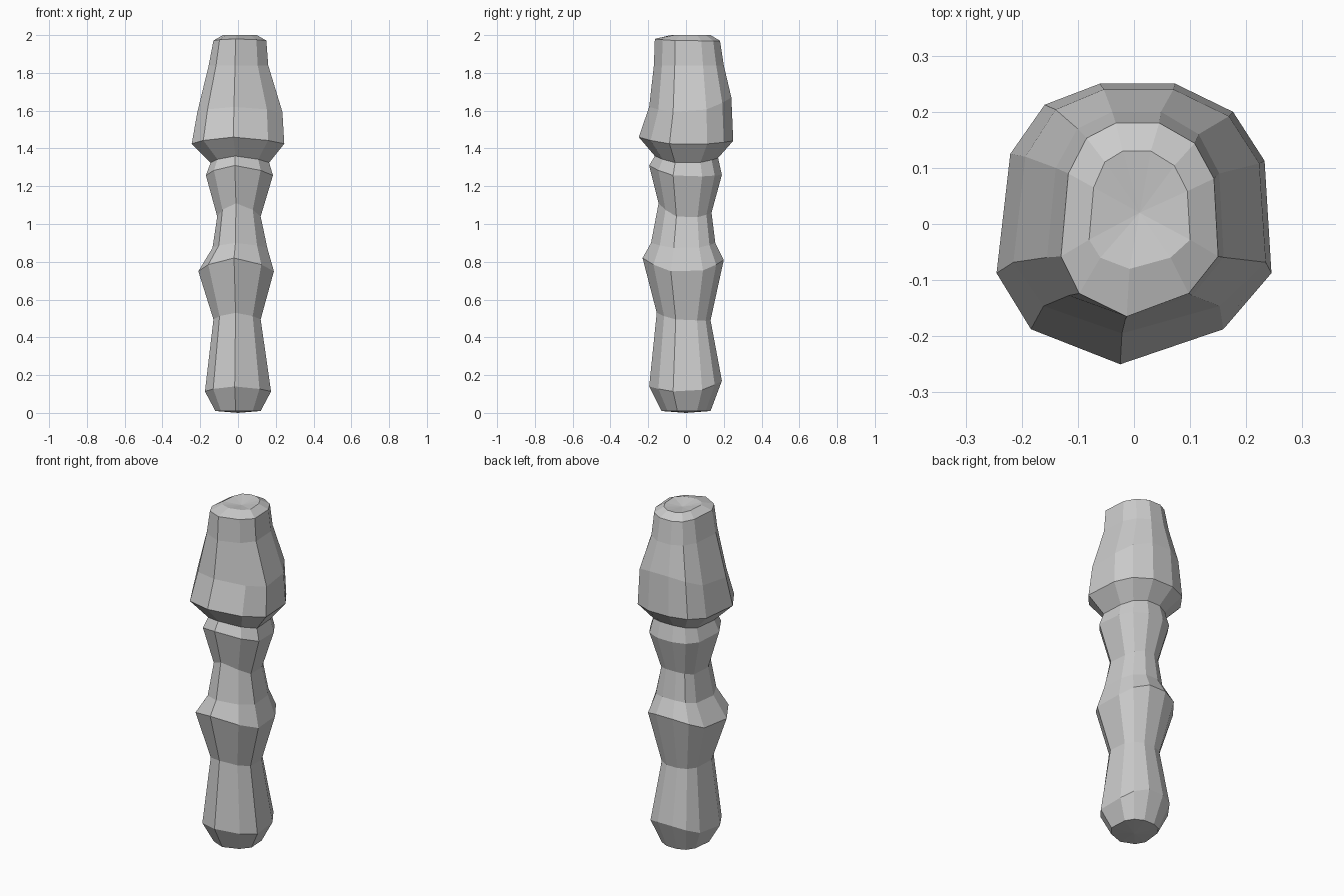
import bpy
import bmesh

cube = bpy.data.objects.get("Cube")
if cube:
    bpy.data.objects.remove(cube, do_unlink=True)

# One plain grey for the whole carved shaft
grey = bpy.data.materials.new("stone grey")
grey.use_nodes = True
colour = (0.6, 0.6, 0.6, 1)
grey.diffuse_color = colour
grey.node_tree.nodes["Principled BSDF"].inputs["Base Color"].default_value = colour

# Uneven eleven-sided cross-section, counter-clockwise from the front
SECTION = [(-0.1, -1), (0.65, -0.75), (1, -0.35), (0.95, 0.45), (0.72, 0.8),
           (0.3, 1), (-0.25, 1), (-0.65, 0.85), (-0.9, 0.5), (-1, -0.35), (-0.75, -0.75)]

# Rings: side height, left/right reach, front/back reach, front lift, back lift
RINGS = [
    (0.01, -0.12, 0.12, -0.13, 0.13, 0, 0),
    (0.11, -0.175, 0.175, -0.195, 0.19, 0.03, 0.06),
    (0.49, -0.13, 0.12, -0.155, 0.13, 0.04, 0),
    (0.74, -0.21, 0.19, -0.23, 0.20, 0.08, 0.07),
    (0.87, -0.135, 0.155, -0.185, 0.155, 0.03, 0.03),
    (1.03, -0.11, 0.12, -0.145, 0.135, 0.08, 0.03),
    (1.25, -0.17, 0.185, -0.195, 0.19, 0.06, 0.01),
    (1.32, -0.145, 0.165, -0.165, 0.17, 0.04, 0.03),
    (1.42, -0.245, 0.245, -0.25, 0.25, 0.04, 0.02),
    (1.59, -0.215, 0.235, -0.195, 0.24, 0.03, 0.08),
    (1.84, -0.155, 0.16, -0.17, 0.20, 0, 0),
    (1.97, -0.13, 0.15, -0.165, 0.18, 0.01, 0),
    (2.0, -0.08, 0.10, -0.08, 0.13, 0, 0),
]


def ring(bm, z, left, right, front, back, front_lift, back_lift):
    verts = []
    for u, v in SECTION:
        x = u * (right if u > 0 else -left)
        y = v * (back if v > 0 else -front)
        lift = (back_lift if v > 0 else front_lift) * v * v
        verts.append(bm.verts.new((x, y, z + lift)))
    return verts


def cap(bm, verts, centre, flip):
    tip = bm.verts.new(centre)
    for i, a in enumerate(verts):
        b = verts[(i + 1) % len(verts)]
        bm.faces.new((b, a, tip) if flip else (a, b, tip))


# Faceted shaft bridged from ring to ring
bm = bmesh.new()
loops = [ring(bm, *r) for r in RINGS]
for low, high in zip(loops, loops[1:]):
    for i in range(len(low)):
        j = (i + 1) % len(low)
        bm.faces.new((low[i], low[j], high[j], high[i]))

# Flat foot and slightly dished top
cap(bm, loops[0], (0, 0, 0), True)
cap(bm, loops[-1], (0.01, 0.02, 1.985), False)
bmesh.ops.recalc_face_normals(bm, faces=bm.faces)

mesh = bpy.data.meshes.new("carved_shaft")
bm.to_mesh(mesh)
bm.free()
mesh.materials.append(grey)
shaft = bpy.data.objects.new("carved_shaft", mesh)
bpy.context.collection.objects.link(shaft)
